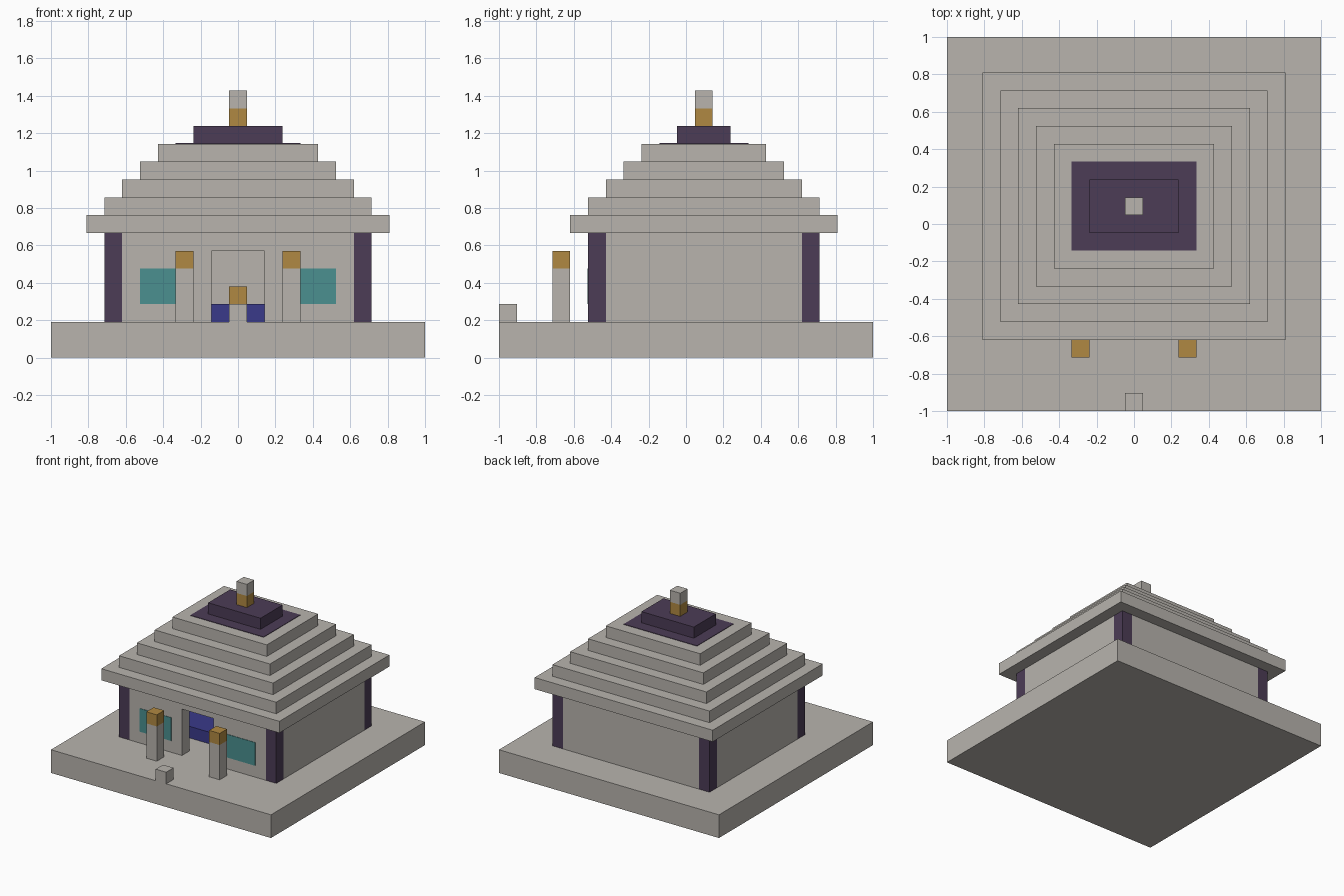
import bpy, bmesh
from mathutils import Vector

# Remove the default cube
cube = bpy.data.objects.get("Cube")
if cube:
    bpy.data.objects.remove(cube, do_unlink=True)

# The whole model sits on a grid of 21 x 21 cells
CELLS = 21
U = 2 / CELLS


def point(x, y, z):
    return Vector((x * U - 1, y * U - 1, z * U))


def material(name, color):
    mat = bpy.data.materials.new(name)
    mat.use_nodes = True
    rgba = (*color, 1)
    mat.diffuse_color = rgba
    mat.node_tree.nodes["Principled BSDF"].inputs["Base Color"].default_value = rgba
    return mat


stone = material("pale stone", (0.479, 0.456, 0.423))
purple = material("dark purple", (0.072, 0.045, 0.093))
gold = material("gold", (0.434, 0.25, 0.054))
teal = material("teal glass", (0.069, 0.279, 0.279))
blue = material("deep blue", (0.042, 0.042, 0.254))


def finish(name, bm, mat):
    bmesh.ops.recalc_face_normals(bm, faces=bm.faces)
    mesh = bpy.data.meshes.new(name)
    bm.to_mesh(mesh)
    bm.free()
    mesh.materials.append(mat)
    obj = bpy.data.objects.new(name, mesh)
    bpy.context.collection.objects.link(obj)
    return obj


def box(name, xs, ys, zs, mat):
    """Box between cell coordinates, given as (low, high) on each axis."""
    low, high = (point(*corner) for corner in zip(xs, ys, zs))
    bm = bmesh.new()
    bmesh.ops.create_cube(bm, size=1)
    for v in bm.verts:
        v.co = (low + high) / 2 + v.co * (high - low)
    return finish(name, bm, mat)


def mirrored(name, xs, ys, zs, mat):
    """The same box on the model's right and left."""
    box("right_" + name, xs, ys, zs, mat)
    box("left_" + name, (CELLS - xs[1], CELLS - xs[0]), ys, zs, mat)


# Base slab
box("base_slab", (0, CELLS), (0, CELLS), (0, 2), stone)

# Front wall with doorway, extruded from its outline
outline = [(4, 2), (9, 2), (9, 6), (12, 6), (12, 2), (17, 2), (17, 7), (4, 7)]
bm = bmesh.new()
face = bm.faces.new([bm.verts.new(point(x, 5, z)) for x, z in outline])
extruded = bmesh.ops.extrude_face_region(bm, geom=[face])["geom"]
bmesh.ops.translate(bm, vec=(0, U, 0),
                    verts=[g for g in extruded if isinstance(g, bmesh.types.BMVert)])
finish("front_wall", bm, stone)

# Other walls and corner posts
box("back_wall", (4, 17), (17, 18), (2, 7), stone)
mirrored("side_wall", (3, 4), (6, 17), (2, 7), stone)
mirrored("front_corner_post", (3, 4), (5, 6), (2, 7), purple)
mirrored("back_corner_post", (3, 4), (17, 18), (2, 7), purple)

# Windows, as thin plates on both faces of the front wall
mirrored("window", (5, 8), (4.96, 5), (3, 5), teal)
mirrored("window_inside", (5, 8), (6, 6.04), (3, 5), teal)

# Stepped roof
for i in range(5):
    box(f"roof_step_{i + 1}", (2 + i, 19 - i), (4 + i, 19 - i), (7 + i, 8 + i), stone)
box("roof_inlay", (7, 14), (9, 14), (12, 12.04), purple)
box("roof_cap", (8, 13), (10, 13), (12, 13), purple)
box("finial_base", (10, 11), (11, 12), (13, 14), gold)
box("finial_tip", (10, 11), (11, 12), (14, 15), stone)

# Free-standing pillars and the small block at the front edge
mirrored("pillar", (7, 8), (3, 4), (2, 5), stone)
mirrored("pillar_cap", (7, 8), (3, 4), (5, 6), gold)
box("front_block", (10, 11), (0, 1), (2, 3), stone)

# Interior platform and ornament
box("inner_platform", (6, 15), (8, 15), (2, 3), blue)
box("inner_ornament", (10, 11), (11, 12), (3, 4), gold)
